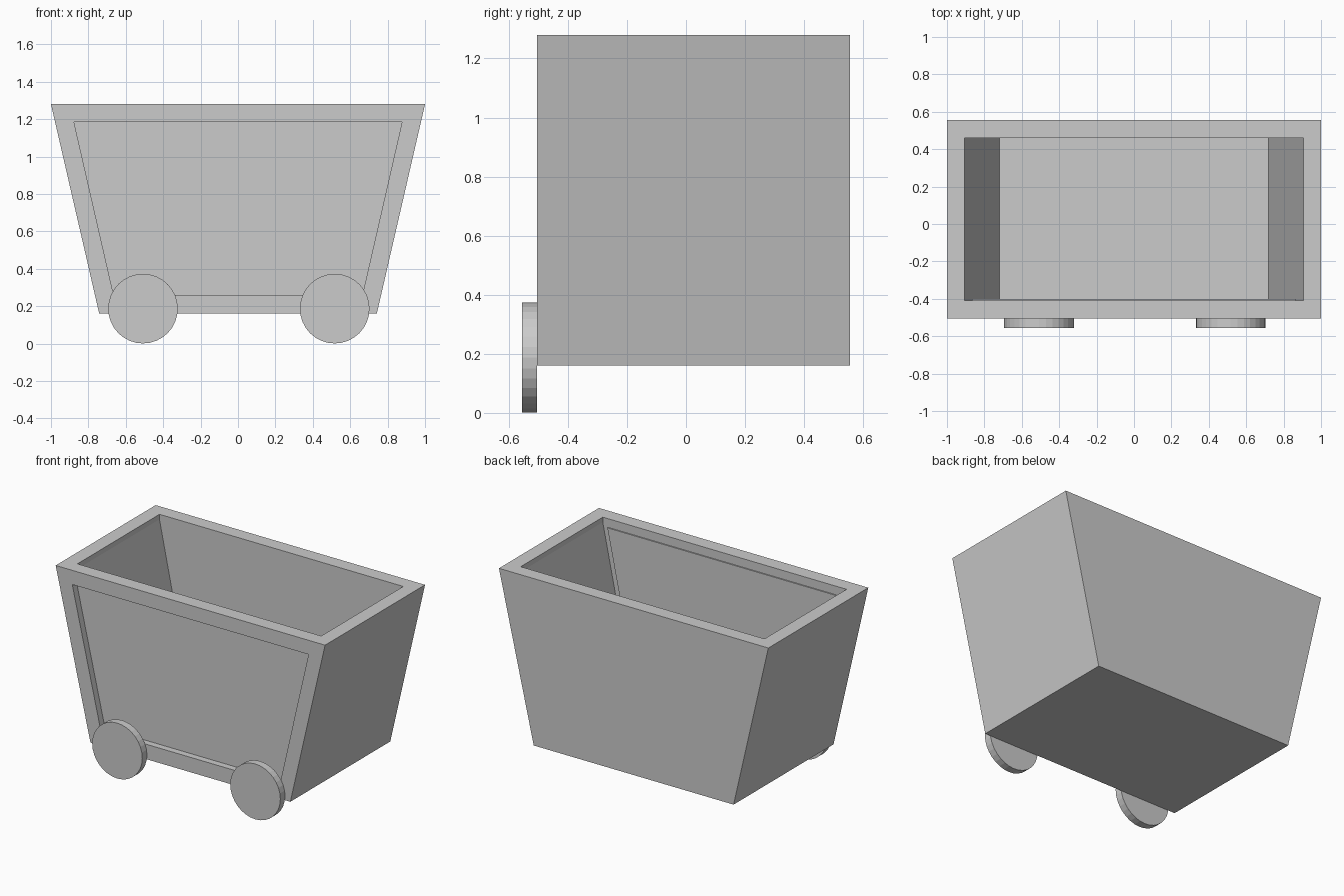
import bpy, bmesh
from math import pi
from mathutils import Matrix

if "Cube" in bpy.data.objects:
    bpy.data.objects.remove(bpy.data.objects["Cube"])

FRONT, BACK = -0.505, 0.555
BOTTOM, TOP = 0.16, 1.28


def finish(bm, name):
    bmesh.ops.recalc_face_normals(bm, faces=bm.faces)
    mesh = bpy.data.meshes.new(name)
    bm.to_mesh(mesh)
    bm.free()
    obj = bpy.data.objects.new(name, mesh)
    bpy.context.collection.objects.link(obj)
    return obj


def bridge(bm, a, b):
    for i in range(4):
        j = (i + 1) % 4
        bm.faces.new((a[i], a[j], b[j], b[i]))


def upright(bm, y, xb, zb, xt, zt):
    """Trapezoid loop facing the front."""
    return [bm.verts.new(p) for p in
            ((-xb, y, zb), (xb, y, zb), (xt, y, zt), (-xt, y, zt))]


def level(bm, x, y0, y1, z):
    """Horizontal rectangular loop."""
    return [bm.verts.new(p) for p in
            ((-x, y0, z), (x, y0, z), (x, y1, z), (-x, y1, z))]


# Tapered cart body with a recessed front and an open top
bm = bmesh.new()
front = upright(bm, FRONT, 0.742, BOTTOM, 1.0, TOP)
back = upright(bm, BACK, 0.742, BOTTOM, 1.0, TOP)
for i in (0, 1, 3):
    j = (i + 1) % 4
    bm.faces.new((front[i], front[j], back[j], back[i]))
bm.faces.new(back)

# Front frame and recess
frame = upright(bm, FRONT, 0.665, 0.26, 0.877, 1.185)
recess = upright(bm, FRONT + 0.045, 0.665, 0.26, 0.877, 1.185)
bridge(bm, front, frame)
bridge(bm, frame, recess)
bm.faces.new(recess)

# Rim, short vertical lip, sloping inside and floor
rim = level(bm, 0.905, -0.41, 0.46, TOP)
lip = level(bm, 0.905, -0.41, 0.46, TOP - 0.034)
floor = level(bm, 0.72, -0.41, 0.46, 0.35)
bridge(bm, [front[3], front[2], back[2], back[3]], rim)
bridge(bm, rim, lip)
bridge(bm, lip, floor)
bm.faces.new(floor)
finish(bm, "cart_body")

# Slightly raised panel on the inside of the front wall
bm = bmesh.new()
outer = upright(bm, -0.42, 0.68, 0.34, 0.865, 1.222)
inner = upright(bm, -0.402, 0.68, 0.34, 0.865, 1.222)
bridge(bm, outer, inner)
bm.faces.new(outer)
bm.faces.new(inner)
finish(bm, "inner_front_panel")

# Two flat wheels on the front
for side, x in (("left", -0.508), ("right", 0.517)):
    bm = bmesh.new()
    bmesh.ops.create_cone(
        bm, cap_ends=True, segments=32, radius1=0.186, radius2=0.186, depth=0.05,
        matrix=Matrix.Translation((x, FRONT - 0.025, 0.187)) @ Matrix.Rotation(pi / 2, 4, 'X'))
    finish(bm, side + "_wheel")
